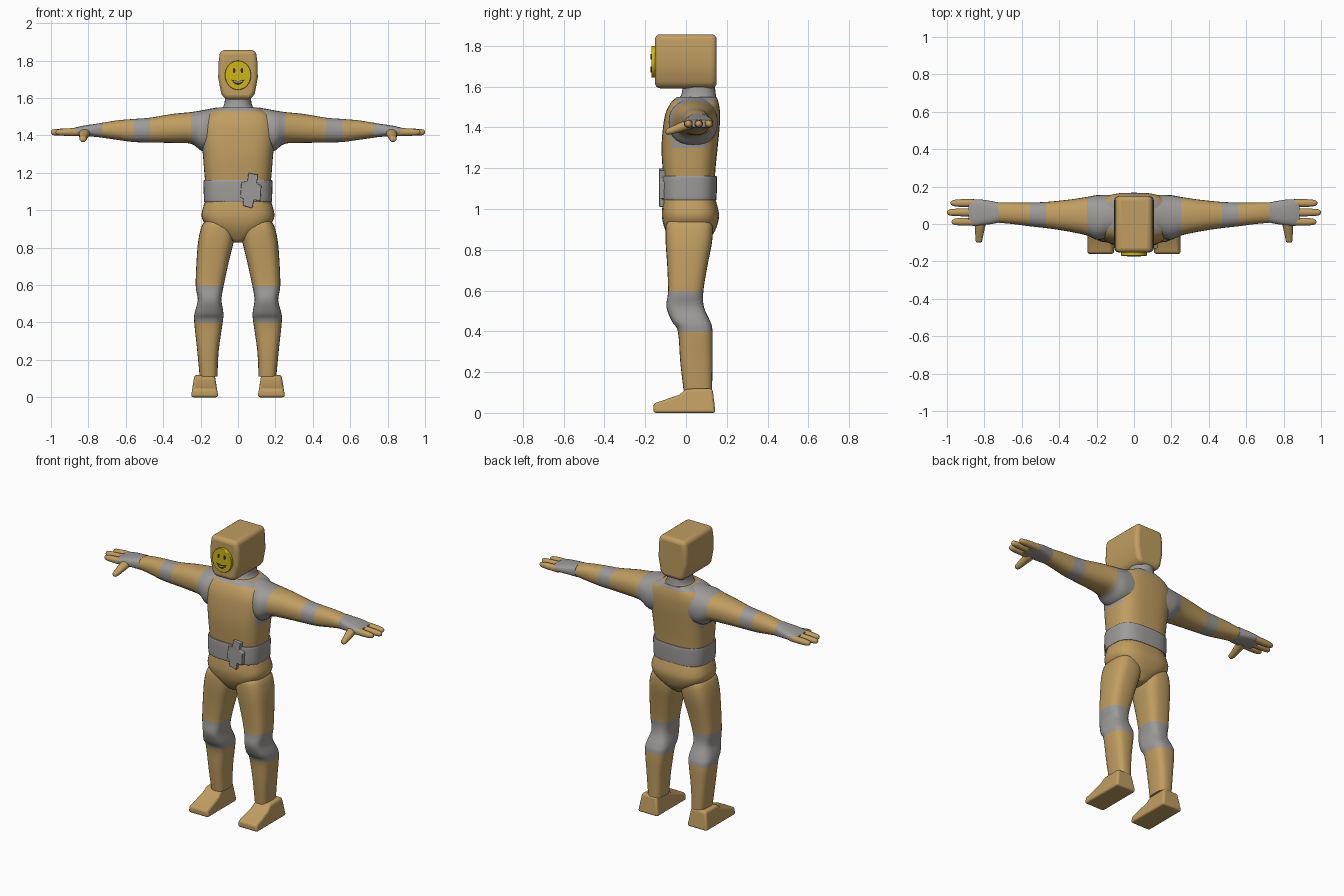
import bpy, bmesh, math
from mathutils import Vector

cube = bpy.data.objects.get("Cube")
if cube:
    bpy.data.objects.remove(cube, do_unlink=True)


def material(name, rgb):
    m = bpy.data.materials.new(name)
    m.use_nodes = True
    m.diffuse_color = (*rgb, 1)
    m.node_tree.nodes["Principled BSDF"].inputs["Base Color"].default_value = (*rgb, 1)
    return m


TAN = material("tan cloth", (0.53, 0.34, 0.12))
GREY = material("grey joints", (0.34, 0.33, 0.32))
YELLOW = material("yellow face", (0.62, 0.46, 0.01))
DARK = material("dark features", (0.04, 0.025, 0.005))
WHITE = material("teeth", (0.75, 0.7, 0.5))


def finish(bm, name, mats, mirror=False, bevel=0, angle=50):
    """Turn a bmesh into a smooth-shaded object, optionally bevelled and mirrored."""
    bmesh.ops.recalc_face_normals(bm, faces=bm.faces)
    mesh = bpy.data.meshes.new(name)
    bm.to_mesh(mesh)
    bm.free()
    for m in mats:
        mesh.materials.append(m)
    ob = bpy.data.objects.new(name, mesh)
    bpy.context.collection.objects.link(ob)
    if bevel:
        mod = ob.modifiers.new("rounding", "BEVEL")
        mod.width, mod.segments, mod.limit_method = bevel, 4, "ANGLE"
    if mirror:
        ob.modifiers.new("mirror", "MIRROR")
    bpy.ops.object.select_all(action="DESELECT")
    ob.select_set(True)
    bpy.context.view_layer.objects.active = ob
    bpy.ops.object.shade_smooth_by_angle(angle=math.radians(angle))
    return ob


def smooth_step(p, t):
    """Catmull-Rom blend of four neighbouring stations."""
    a, b, c, d = p
    return [0.5 * (2 * q + (r - o) * t + (2 * o - 5 * q + 4 * r - s) * t * t
                   + (3 * q - o - 3 * r + s) * t ** 3) for o, q, r, s in zip(a, b, c, d)]


def loft(name, axis, stations, grey=(), rule=None, power=2.6, mirror=False,
         base=TAN, sides=28, sub=4):
    """Skin rounded sections: (position, low1, high1, low2, high2) along an axis."""
    rows, tags = [], []
    last = len(stations) - 1
    for i in range(last):
        near = [stations[min(max(k, 0), last)] for k in (i - 1, i, i + 1, i + 2)]
        for j in range(sub):
            rows.append(smooth_step(near, j / sub))
            tags.append(int(i in grey))
    rows.append(stations[-1])
    bm = bmesh.new()
    rings = []
    for p, a0, a1, b0, b1 in rows:
        ring = []
        for k in range(sides):
            t = math.tau * k / sides
            c, s = math.cos(t), math.sin(t)
            u = math.copysign(abs(c) ** (2 / power), c)
            v = math.copysign(abs(s) ** (2 / power), s)
            co = [(a0 + a1 + u * (a1 - a0)) / 2, (b0 + b1 + v * (b1 - b0)) / 2]
            co.insert(axis, p)
            ring.append(bm.verts.new(co))
        rings.append(ring)
    for r, q, tag in zip(rings, rings[1:], tags):
        for k in range(sides):
            n = (k + 1) % sides
            f = bm.faces.new((r[k], r[n], q[n], q[k]))
            f.material_index = tag
            if rule:
                f.material_index = int(rule(f.calc_center_median()))
    bm.faces.new(rings[0])
    bm.faces.new(rings[-1])
    return finish(bm, name, [base, GREY], mirror)


def prism(name, axis, profile, low, high, mat, bevel=0, mirror=False, shape=None):
    """Extrude a flat outline along an axis."""
    bm = bmesh.new()
    verts = []
    for a, b in profile:
        co = [a, b]
        co.insert(axis, low)
        verts.append(bm.verts.new(co))
    face = bm.faces.new(verts)
    new = bmesh.ops.extrude_face_region(bm, geom=[face])["geom"]
    step = Vector([high - low if i == axis else 0 for i in range(3)])
    bmesh.ops.translate(bm, vec=step, verts=[g for g in new if isinstance(g, bmesh.types.BMVert)])
    if shape:
        for v in bm.verts:
            shape(v.co)
    return finish(bm, name, [mat], mirror, bevel, 40)


def ellipse(x, z, rx, rz, n=40):
    return [(x + rx * math.cos(math.tau * i / n), z + rz * math.sin(math.tau * i / n))
            for i in range(n)]


def crescent(half, z, top, bottom, n=12):
    xs = [half * (2 * i / n - 1) for i in range(n + 1)]
    upper = [(x, z + top * (x / half) ** 2) for x in xs]
    lower = [(x, z + top - (top + bottom) * (1 - (x / half) ** 2)) for x in xs[-2:0:-1]]
    return upper + lower


# Head and face
half_head = [(0.095, 1.857), (0.104, 1.79), (0.106, 1.71), (0.09, 1.625), (0.07, 1.592)]
prism("head", 1, half_head + [(-x, z) for x, z in reversed(half_head)], -0.152, 0.15, TAN, 0.025)
prism("face_disc", 1, ellipse(0, 1.722, 0.07, 0.078), -0.17, -0.14, YELLOW, 0.004)
prism("eyes", 1, ellipse(0.021, 1.747, 0.007, 0.013, 16), -0.173, -0.168, DARK, mirror=True)
prism("mouth", 1, crescent(0.037, 1.692, 0.008, 0.022), -0.173, -0.168, DARK)
prism("teeth", 1, crescent(0.028, 1.688, 0.005, 0.006), -0.174, -0.169, WHITE)

# Neck and torso
loft("neck", 2, [(1.50, -0.12, 0.12, -0.06, 0.155), (1.54, -0.09, 0.09, -0.035, 0.15),
                 (1.57, -0.073, 0.073, -0.02, 0.145), (1.63, -0.068, 0.068, -0.015, 0.14)],
     base=GREY, power=2.2)


def shoulder_grey(c):
    return c.z > 1.525 or (c.z > 1.31 and abs(c.x) > 0.172)


loft("torso", 2, [(1.12, -0.172, 0.172, -0.108, 0.14), (1.2, -0.18, 0.18, -0.115, 0.145),
                  (1.3, -0.188, 0.188, -0.12, 0.155), (1.4, -0.2, 0.2, -0.113, 0.165),
                  (1.47, -0.198, 0.198, -0.1, 0.167), (1.52, -0.165, 0.165, -0.075, 0.16),
                  (1.55, -0.1, 0.1, -0.045, 0.15)],
     rule=shoulder_grey, power=3, sides=48)

# Belt, buckle and hips
loft("belt", 2, [(1.045, -0.178, 0.178, -0.118, 0.147), (1.055, -0.182, 0.182, -0.122, 0.15),
                 (1.15, -0.184, 0.184, -0.122, 0.152), (1.16, -0.18, 0.18, -0.118, 0.148)],
     base=GREY, power=3, sides=48)
prism("buckle", 1, [(0.025, 1.025), (0.078, 1.01), (0.084, 1.055), (0.12, 1.05), (0.125, 1.13),
                    (0.1, 1.145), (0.108, 1.19), (0.056, 1.2), (0.05, 1.155), (0.018, 1.15),
                    (0.012, 1.07), (0.03, 1.06)], -0.132, -0.1, GREY, 0.004)
loft("hips", 2, [(0.828, -0.025, 0.025, -0.05, 0.085), (0.845, -0.055, 0.055, -0.07, 0.105),
                 (0.88, -0.11, 0.11, -0.093, 0.135), (0.92, -0.17, 0.17, -0.11, 0.153),
                 (0.965, -0.194, 0.194, -0.118, 0.162), (1.01, -0.188, 0.188, -0.116, 0.155),
                 (1.06, -0.172, 0.172, -0.11, 0.14)], power=2.8, sides=40)

# Legs with grey knees
loft("legs", 2, [(0.11, 0.11, 0.205, -0.012, 0.128), (0.25, 0.103, 0.218, -0.028, 0.13),
                 (0.4, 0.082, 0.234, -0.04, 0.13), (0.45, 0.078, 0.232, -0.07, 0.118),
                 (0.52, 0.088, 0.215, -0.096, 0.088), (0.595, 0.077, 0.226, -0.088, 0.085),
                 (0.72, 0.05, 0.222, -0.092, 0.105), (0.84, 0.022, 0.212, -0.1, 0.128),
                 (0.92, 0.02, 0.192, -0.098, 0.13), (0.945, 0.04, 0.17, -0.08, 0.11)],
     grey=(2, 3, 4), power=3, mirror=True)


# Feet, narrowing upwards
def foot_taper(co):
    co.x = 0.178 + (co.x - 0.178) * (1 - 2.2 * co.z)


prism("feet", 0, [(-0.16, 0), (-0.16, 0.045), (-0.03, 0.09), (0, 0.118), (0.13, 0.12),
                  (0.145, 0)], 0.105, 0.252, TAN, 0.014, True, foot_taper)

# Arms with grey shoulders, elbows and hands
loft("arms", 0, [(0.11, -0.06, 0.155, 1.31, 1.55), (0.19, -0.085, 0.155, 1.315, 1.535),
                 (0.25, -0.062, 0.145, 1.355, 1.525), (0.35, -0.04, 0.13, 1.36, 1.515),
                 (0.47, -0.022, 0.118, 1.362, 1.495), (0.56, -0.012, 0.115, 1.365, 1.488),
                 (0.65, 0, 0.115, 1.377, 1.48), (0.74, 0.008, 0.115, 1.39, 1.465)],
     grey=(0, 1, 4), power=2.3, mirror=True)
loft("hands", 0, [(0.725, 0.008, 0.116, 1.388, 1.468), (0.76, 0, 0.122, 1.392, 1.462),
                  (0.81, -0.006, 0.13, 1.396, 1.455), (0.86, -0.01, 0.132, 1.398, 1.445),
                  (0.885, 0, 0.125, 1.402, 1.438)], base=GREY, power=2.8, mirror=True)

# Fingers and thumb
for label, y, tip in (("front", 0.012, 0.975), ("middle", 0.062, 1.0), ("rear", 0.112, 0.98)):
    loft(label + "_fingers", 0,
         [(0.84, y - 0.02, y + 0.02, 1.398, 1.44), (0.91, y - 0.021, y + 0.021, 1.398, 1.438),
          (tip - 0.025, y - 0.018, y + 0.018, 1.4, 1.434),
          (tip - 0.006, y - 0.012, y + 0.012, 1.405, 1.43),
          (tip, y - 0.004, y + 0.004, 1.413, 1.421)],
         power=2.2, mirror=True, sides=16)
loft("thumbs", 1, [(-0.1, 0.825, 0.835, 1.374, 1.382), (-0.094, 0.813, 0.845, 1.366, 1.394),
                   (-0.07, 0.808, 0.848, 1.367, 1.405), (-0.02, 0.797, 0.85, 1.38, 1.428),
                   (0.03, 0.785, 0.85, 1.395, 1.445)],
     power=2.2, mirror=True, sides=16)
